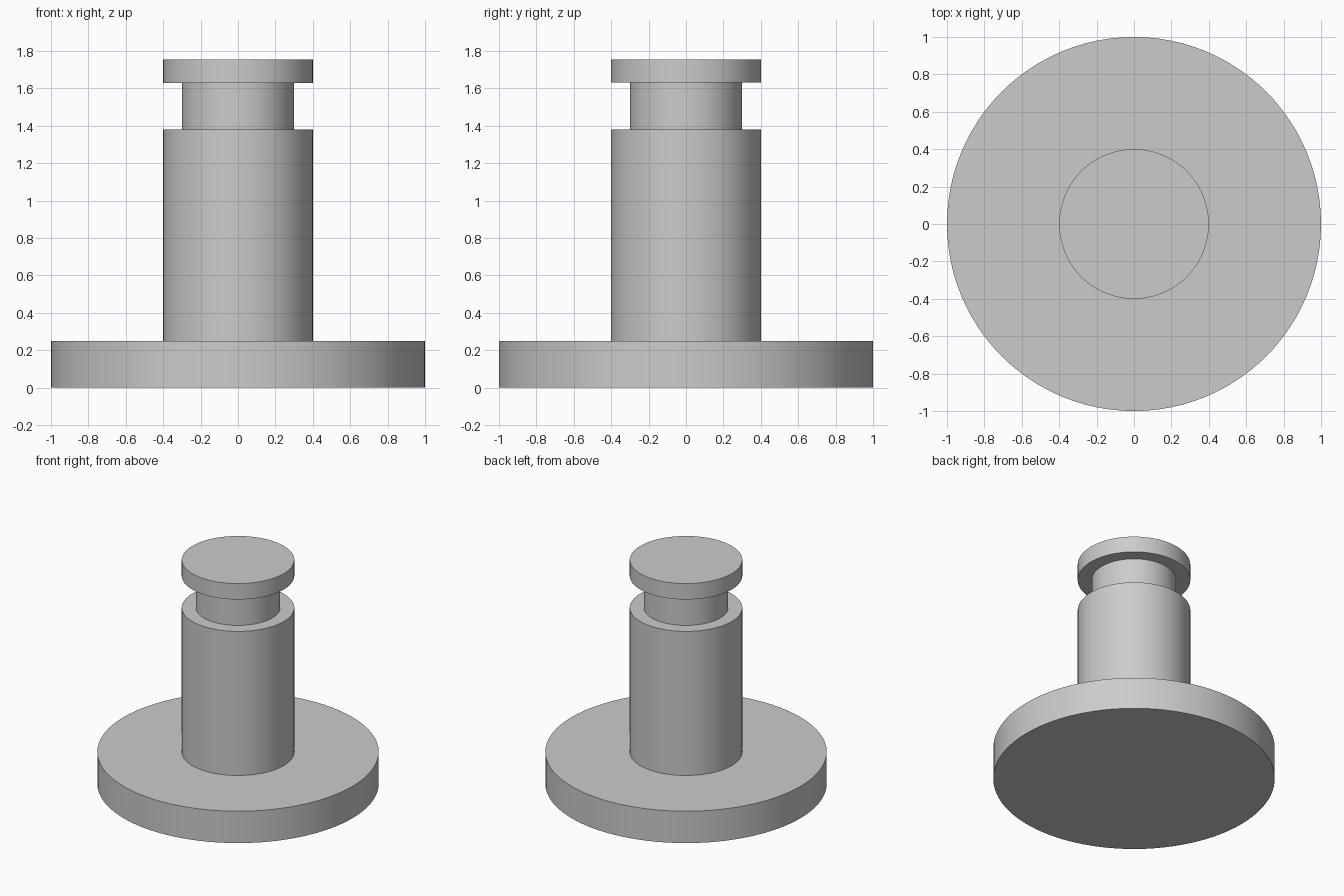
import bpy, bmesh
from math import radians, tau
from mathutils import Matrix

cube = bpy.data.objects.get("Cube")
if cube:
    bpy.data.objects.remove(cube, do_unlink=True)

SEGMENTS = 96

# Plain grey material
grey = bpy.data.materials.new("plain_grey")
grey.use_nodes = True
colour = (0.6, 0.6, 0.6, 1)
grey.diffuse_color = colour
grey.node_tree.nodes["Principled BSDF"].inputs["Base Color"].default_value = colour

# Steps from bottom to top: radius, lower z, upper z
steps = [
    (1.0, 0.0, 0.25),     # flange
    (0.4, 0.25, 1.38),    # shaft
    (0.3, 1.38, 1.63),    # groove
    (0.4, 1.63, 1.755),   # head
]


def turned_part(name, steps):
    """Spin a stepped outline into one closed solid with flat end caps."""
    bm = bmesh.new()
    rings = []
    for radius, low, high in steps:
        for z in (low, high):
            ring = bmesh.ops.create_circle(
                bm, segments=SEGMENTS, radius=radius,
                matrix=Matrix.Translation((0, 0, z)))["verts"]
            rings.append(ring)
    for lower, upper in zip(rings, rings[1:]):
        for i in range(SEGMENTS):
            j = (i + 1) % SEGMENTS
            bm.faces.new((lower[i], lower[j], upper[j], upper[i]))
    bm.faces.new(rings[0])
    bm.faces.new(rings[-1])
    bmesh.ops.recalc_face_normals(bm, faces=bm.faces)
    mesh = bpy.data.meshes.new(name)
    bm.to_mesh(mesh)
    bm.free()
    mesh.materials.append(grey)
    obj = bpy.data.objects.new(name, mesh)
    bpy.context.collection.objects.link(obj)
    return obj


pin = turned_part("flanged_grooved_pin", steps)

# Smooth round walls, crisp steps
bpy.ops.object.select_all(action="DESELECT")
pin.select_set(True)
bpy.context.view_layer.objects.active = pin
bpy.ops.object.shade_smooth_by_angle(angle=radians(30))
